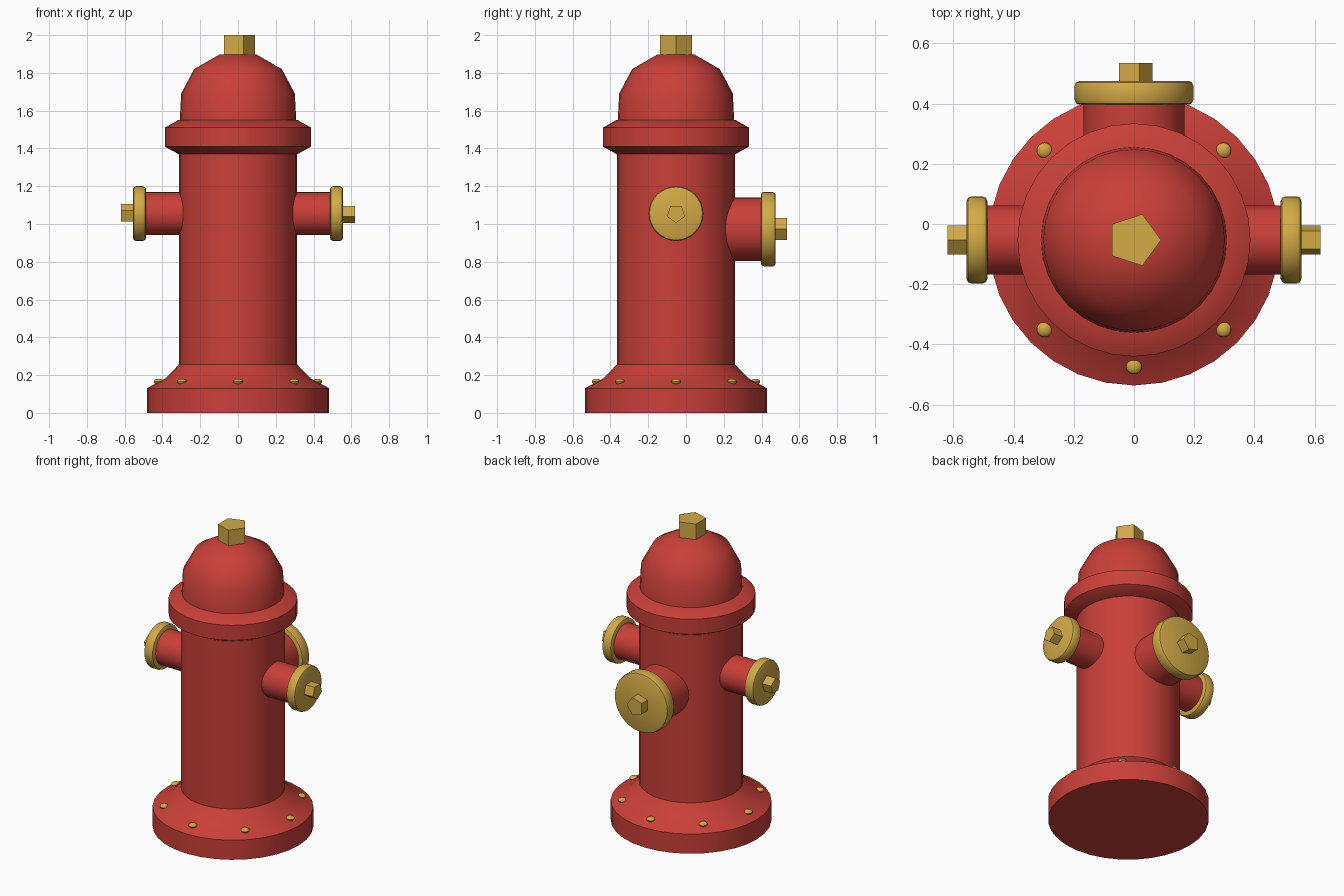
import bpy
import bmesh
from math import cos, sin, pi, radians
from mathutils import Matrix, Vector

cube = bpy.data.objects.get("Cube")
if cube:
    bpy.data.objects.remove(cube, do_unlink=True)


def material(name, color):
    m = bpy.data.materials.new(name)
    m.use_nodes = True
    m.diffuse_color = color
    m.node_tree.nodes["Principled BSDF"].inputs["Base Color"].default_value = color
    return m


RED = material("red paint", (0.59, 0.05, 0.04, 1))
GOLD = material("brass yellow", (0.65, 0.40, 0.06, 1))
AXIS_Y = -0.053


def finish(name, bm, mat):
    bmesh.ops.recalc_face_normals(bm, faces=bm.faces)
    mesh = bpy.data.meshes.new(name)
    bm.to_mesh(mesh)
    bm.free()
    mesh.materials.append(mat)
    mesh.shade_smooth()
    mesh.set_sharp_from_angle(angle=radians(36))
    obj = bpy.data.objects.new(name, mesh)
    bpy.context.collection.objects.link(obj)
    return obj


def lathe(name, profile, mat, sides=32, matrix=None):
    """Revolve (radius, height) points around z, with flat end caps."""
    bm = bmesh.new()
    rings = [[bm.verts.new((r * cos(2 * pi * i / sides), r * sin(2 * pi * i / sides), z))
              for i in range(sides)] for r, z in profile]
    for a, b in zip(rings, rings[1:]):
        for i in range(sides):
            j = (i + 1) % sides
            bm.faces.new((a[i], a[j], b[j], b[i]))
    bm.faces.new(rings[0][::-1])
    bm.faces.new(rings[-1])
    bm.transform(matrix or Matrix.Translation((0, AXIS_Y, 0)))
    return finish(name, bm, mat)


# Main body
lathe("base_flange", [(0.483, 0), (0.483, 0.13), (0.385, 0.182), (0.312, 0.257)], RED)
lathe("barrel", [(0.312, 0.2), (0.312, 1.4)], RED)
lathe("collar", [(0.314, 1.37), (0.387, 1.41), (0.387, 1.51), (0.316, 1.55)], RED)
lathe("bonnet", [(0.309, 1.53), (0.301, 1.69), (0.232, 1.82), (0.1, 1.896), (0.03, 1.9)], RED)
lathe("top_nut", [(0.09, 1.88), (0.09, 2.0)], GOLD, sides=5)


def outlet(name, turn, z, pipe_r, cap_r, nut_r, cap_start, cap_end, nut_end):
    """Pipe, rounded cap and five-sided nut pointing away from the barrel."""
    matrix = Matrix.Translation((0, AXIS_Y, z)) @ turn
    lathe(name + "_pipe", [(pipe_r, 0.15), (pipe_r, cap_start + 0.01)], RED, matrix=matrix)
    b = 0.016
    cap = [(cap_r - b, cap_start), (cap_r - 0.3 * b, cap_start + 0.3 * b), (cap_r, cap_start + b),
           (cap_r, cap_end - b), (cap_r - 0.3 * b, cap_end - 0.3 * b), (cap_r - b, cap_end)]
    lathe(name + "_cap", cap, GOLD, matrix=matrix)
    lathe(name + "_nut", [(nut_r, cap_end - 0.01), (nut_r, nut_end)], GOLD, sides=5, matrix=matrix)


# Two side outlets and the larger back outlet
for name, side in (("left", 1), ("right", -1)):
    outlet(name + "_outlet", Matrix.Rotation(side * pi / 2, 4, "Y"),
           1.055, 0.114, 0.145, 0.05, 0.487, 0.556, 0.62)
outlet("back_outlet", Matrix.Rotation(-pi / 2, 4, "X"),
       0.973, 0.168, 0.197, 0.061, 0.449, 0.528, 0.588)

# Ring of flange bolts
for i in range(8):
    a = i * pi / 4
    bm = bmesh.new()
    bmesh.ops.create_uvsphere(bm, u_segments=16, v_segments=8, radius=0.026)
    bm.transform(Matrix.Translation((0.42 * cos(a), AXIS_Y + 0.42 * sin(a), 0.165))
                 @ Matrix.Diagonal(Vector((1, 1, 0.6, 1))))
    finish("flange_bolt_%d" % (i + 1), bm, GOLD)
